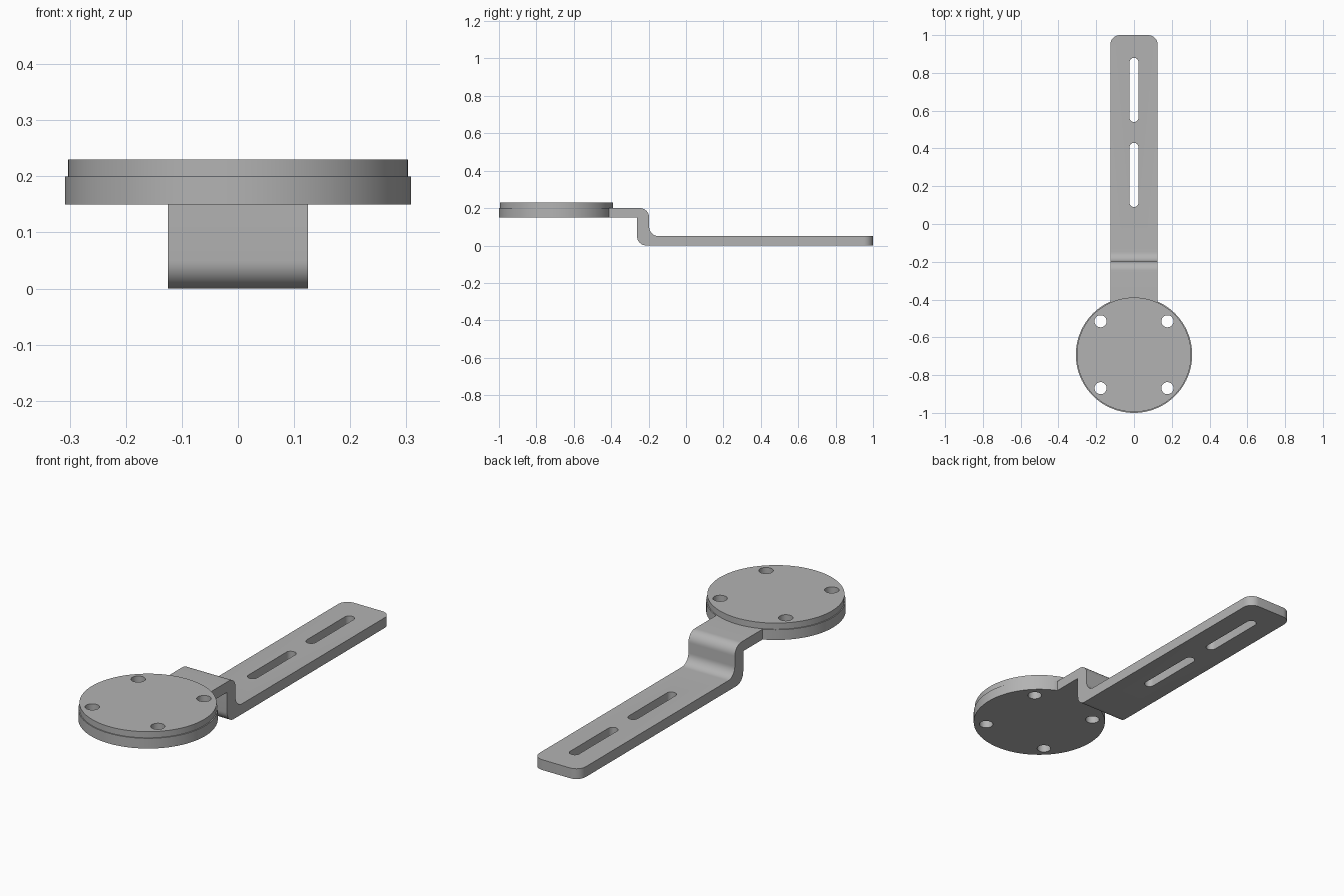
import bpy
import bmesh
from math import sin, cos, pi, asin, radians
from mathutils import Vector

cube = bpy.data.objects.get("Cube")
if cube:
    bpy.data.objects.remove(cube, do_unlink=True)

steel = bpy.data.materials.new("grey_metal")
steel.use_nodes = True
steel.diffuse_color = (0.45, 0.45, 0.45, 1)
steel.node_tree.nodes["Principled BSDF"].inputs["Base Color"].default_value = steel.diffuse_color

HALF_WIDTH = 0.125
DISC_Y = -0.692
DISC_R = 0.308
CAP_R = 0.303
JOINT_ANGLE = asin(HALF_WIDTH / DISC_R)
JOINT_Y = DISC_Y + DISC_R * cos(JOINT_ANGLE)


def arc(cx, cy, r, start, end, steps):
    """Points along an arc, both ends included."""
    return [(cx + r * cos(start + (end - start) * i / steps),
             cy + r * sin(start + (end - start) * i / steps)) for i in range(steps + 1)]


def prism(name, points, direction):
    """Extrude a closed 3D outline along a direction."""
    bm = bmesh.new()
    face = bm.faces.new([bm.verts.new(p) for p in points])
    out = bmesh.ops.extrude_face_region(bm, geom=[face])
    moved = [g for g in out["geom"] if isinstance(g, bmesh.types.BMVert)]
    bmesh.ops.translate(bm, verts=moved, vec=Vector(direction))
    bmesh.ops.recalc_face_normals(bm, faces=bm.faces)
    mesh = bpy.data.meshes.new(name)
    bm.to_mesh(mesh)
    bm.free()
    mesh.materials.append(steel)
    obj = bpy.data.objects.new(name, mesh)
    bpy.context.collection.objects.link(obj)
    return obj


def plate(name, outline, bottom, top):
    return prism(name, [(x, y, bottom) for x, y in outline], (0, 0, top - bottom))


def cut(obj, outlines):
    """Cut straight vertical openings through a part."""
    bpy.context.view_layer.objects.active = obj
    for outline in outlines:
        cutter = plate("cutter", outline, -0.1, 0.4)
        cutter.hide_render = True
        mod = obj.modifiers.new("opening", "BOOLEAN")
        mod.operation = "DIFFERENCE"
        mod.solver = "EXACT"
        mod.object = cutter
        bpy.ops.object.modifier_apply(modifier=mod.name)
        bpy.data.objects.remove(cutter, do_unlink=True)


def slot(y0, y1, r):
    return arc(0, y1 - r, r, 0, pi, 12) + arc(0, y0 + r, r, pi, 2 * pi, 12)


# Stepped strap: side profile in (y, z), swept across the width
profile = [(JOINT_Y, 0.15), (-0.262, 0.15)]
profile += arc(-0.212, 0.05, 0.05, pi, 1.5 * pi, 10)
profile += [(1, 0), (1, 0.05)]
profile += arc(-0.147, 0.1, 0.05, 1.5 * pi, pi, 10)
profile += arc(-0.247, 0.15, 0.05, 0, pi / 2, 10)
profile += [(JOINT_Y, 0.2)]
strap = prism("stepped_strap", [(-HALF_WIDTH, y, z) for y, z in profile], (2 * HALF_WIDTH, 0, 0))

# Rounded corners at the free end of the strap
bm = bmesh.new()
bm.from_mesh(strap.data)
corners = [e for e in bm.edges
           if all(v.co.y > 0.99 for v in e.verts) and abs(e.verts[0].co.x - e.verts[1].co.x) < 0.01]
bmesh.ops.bevel(bm, geom=corners, offset=0.05, segments=10, profile=0.5, affect="EDGES")
bm.to_mesh(strap.data)
bm.free()
cut(strap, [slot(0.09, 0.43, 0.024), slot(0.54, 0.88, 0.024)])

# Lower disc, flattened where the strap joins it
lower_disc = plate("lower_disc", arc(0, DISC_Y, DISC_R, pi / 2 + JOINT_ANGLE,
                                     2.5 * pi - JOINT_ANGLE, 88), 0.15, 0.2)
# Slightly smaller top disc
upper_disc = plate("upper_disc", arc(0, DISC_Y, CAP_R, 0, 2 * pi, 96)[:-1], 0.2, 0.23)

# Four bolt holes through both discs
holes = [arc(sx * 0.177, DISC_Y + sy * 0.177, 0.032, 0, 2 * pi, 32)[:-1]
         for sx in (-1, 1) for sy in (-1, 1)]
for disc in (lower_disc, upper_disc):
    cut(disc, holes)

# Smooth the curved walls, keep the rims sharp
bpy.ops.object.select_all(action="DESELECT")
for obj in (strap, lower_disc, upper_disc):
    obj.select_set(True)
bpy.context.view_layer.objects.active = strap
bpy.ops.object.shade_smooth_by_angle(angle=radians(30))
